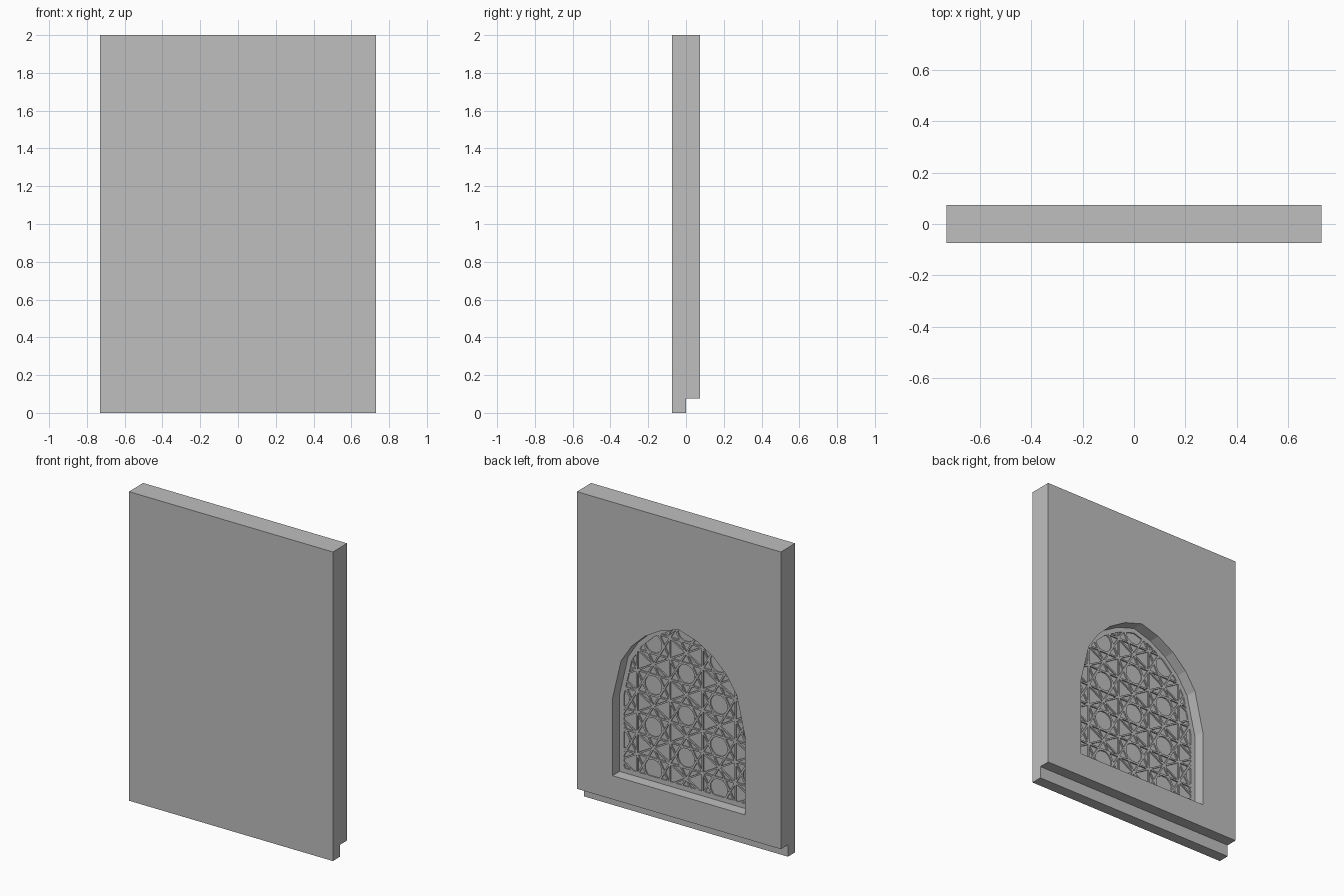
import bpy, bmesh, math
from mathutils import Vector

if "Cube" in bpy.data.objects:
    bpy.data.objects.remove(bpy.data.objects["Cube"])

W, D, H = 0.73, 0.073, 2.0        # half width, half depth, height of the wall
NICHE_W, SILL, SPRING, APEX = 0.475, 0.23, 0.73, 1.30
FLOOR, FACE = -0.008, 0.0         # niche floor and lattice face (y)
PITCH = 0.271                     # spacing of the rosettes
COL = PITCH * math.sqrt(3) / 2
ORIGIN = Vector((0.0, 0.715))     # one rosette centre (x, z)

stone = bpy.data.materials.new("grey_stone")
stone.diffuse_color = (0.52, 0.52, 0.52, 1)
stone.use_nodes = True
stone.node_tree.nodes["Principled BSDF"].inputs["Base Color"].default_value = stone.diffuse_color


def finish(name, bm):
    bmesh.ops.recalc_face_normals(bm, faces=bm.faces)
    me = bpy.data.meshes.new(name)
    bm.to_mesh(me)
    bm.free()
    me.materials.append(stone)
    ob = bpy.data.objects.new(name, me)
    bpy.context.collection.objects.link(ob)
    return ob


def prism(bm, pts, offset):
    """Extrude a closed 3D polygon by an offset vector."""
    a = [bm.verts.new(p) for p in pts]
    b = [bm.verts.new(Vector(p) + Vector(offset)) for p in pts]
    bm.faces.new(a)
    bm.faces.new(b[::-1])
    n = len(a)
    for i in range(n):
        bm.faces.new((a[i], b[i], b[(i + 1) % n], a[(i + 1) % n]))


def arch(inset):
    """Counter-clockwise pointed arch outline in x, z."""
    rise = APEX - SPRING
    c = (rise ** 2 - NICHE_W ** 2) / (2 * NICHE_W)
    r = NICHE_W + c - inset
    top = math.acos(c / r)
    right = [(r * math.cos(top * f) - c, SPRING + r * math.sin(top * f))
             for f in (0, 1 / 3, 1 / 2, 2 / 3, 5 / 6, 1)]
    right[-1] = (0.0, right[-1][1])
    left = [(-x, z) for x, z in right[-2::-1]]
    base = SILL + inset
    pts = [(NICHE_W - inset, base)] + right + left + [(inset - NICHE_W, base)]
    return [Vector(p) for p in pts]


def clip(poly, region):
    """Clip a polygon to a convex counter-clockwise region."""
    for i, a in enumerate(region):
        e = region[(i + 1) % len(region)] - a
        side = lambda p: e.x * (p.y - a.y) - e.y * (p.x - a.x)
        out = []
        for j, p in enumerate(poly):
            q = poly[(j + 1) % len(poly)]
            sp, sq = side(p), side(q)
            if sp >= 0:
                out.append(p)
            if sp * sq < 0:
                out.append(p.lerp(q, sp / (sp - sq)))
        poly = out
        if len(poly) < 3:
            return []
    return poly


# Wall with a rebate along the bottom of the back
bm = bmesh.new()
profile = [(-D, 0), (0, 0), (0, 0.077), (D, 0.077), (D, H), (-D, H)]
prism(bm, [(-W, y, z) for y, z in profile], (2 * W, 0, 0))
wall = finish("wall_panel", bm)

# Arched niche cut into the back
bm = bmesh.new()
prism(bm, [(p.x, FLOOR, p.y) for p in arch(0)], (0, 0.2, 0))
cutter = finish("niche_cutter", bm)
cutter.hide_render = True
mod = wall.modifiers.new("niche", 'BOOLEAN')
mod.operation, mod.solver, mod.object = 'DIFFERENCE', 'EXACT', cutter
bpy.context.view_layer.objects.active = wall
bpy.ops.object.modifier_apply(modifier=mod.name)
bpy.data.objects.remove(cutter)

# Border strip round the niche
outer, inner = arch(0), arch(0.03)
bm = bmesh.new()
n = len(outer)
for i in range(n):
    j = (i + 1) % n
    quad = (outer[i], outer[j], inner[j], inner[i])
    prism(bm, [(p.x, FLOOR, p.y) for p in quad], (0, FACE - FLOOR, 0))
bmesh.ops.remove_doubles(bm, verts=bm.verts, dist=1e-5)
finish("niche_border", bm)


def strip(bm, poly):
    poly = clip([Vector(p) for p in poly], inner)
    if poly:
        prism(bm, [(p.x, FLOOR, p.y) for p in poly], (0, FACE - FLOOR, 0))


# Lattice: two families of straight strips in three directions each
bm = bmesh.new()
half = 0.005
for start, gap in ((0, COL), (90, PITCH / 2)):
    for turn in (0, 60, 120):
        a = math.radians(start + turn)
        nrm = Vector((math.cos(a), math.sin(a)))
        tan = Vector((-nrm.y, nrm.x)) * 2
        for k in range(-8, 8):
            lo = ORIGIN + nrm * ((k + 0.5) * gap - half)
            hi = lo + nrm * 2 * half
            strip(bm, (lo - tan, hi - tan, hi + tan, lo + tan))
finish("lattice_strips", bm)

# Twelve-sided rosette rings on a hexagonal grid
bm = bmesh.new()
for i in range(-2, 3):
    for k in range(-3, 4):
        c = ORIGIN + Vector((i * COL, (k + 0.5 * (i % 2)) * PITCH))
        for s in range(12):
            u, v = (Vector((math.cos(t), math.sin(t))) for t in
                    (math.radians(30 * s + 15), math.radians(30 * s + 45)))
            strip(bm, (c + u * 0.062, c + u * 0.072, c + v * 0.072, c + v * 0.062))
finish("rosette_rings", bm)
